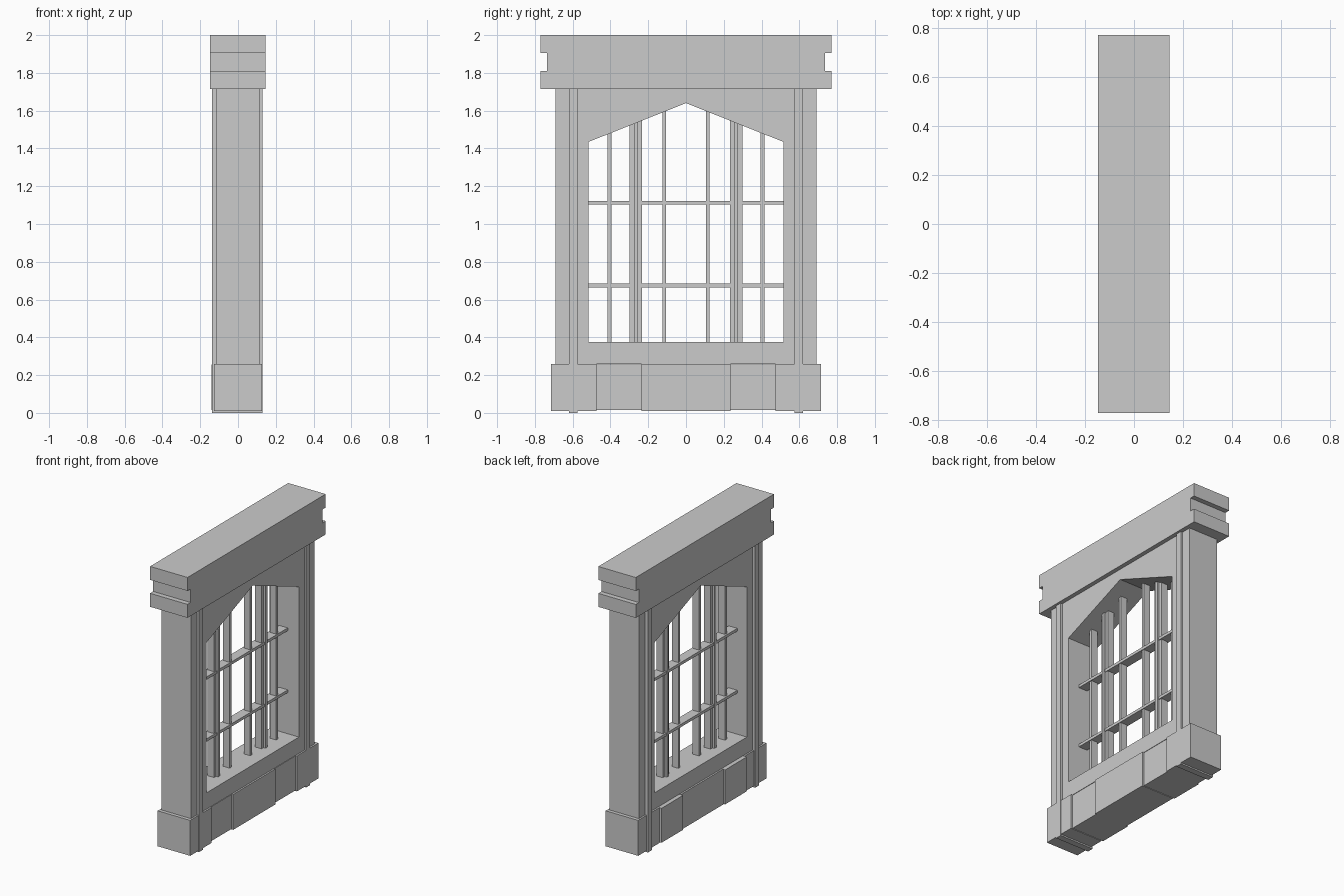
import bpy
import bmesh

if "Cube" in bpy.data.objects:
    bpy.data.objects.remove(bpy.data.objects["Cube"], do_unlink=True)

stone = bpy.data.materials.new("light_grey_stone")
stone.use_nodes = True
COLOUR = (0.6, 0.6, 0.6, 1)
stone.diffuse_color = COLOUR
stone.node_tree.nodes["Principled BSDF"].inputs["Base Color"].default_value = COLOUR


def half_profile(name, points, x0, x1):
    """Extrude a y-z outline of the +y half along x, then mirror it."""
    bm = bmesh.new()
    face = bm.faces.new([bm.verts.new((x0, y, z)) for y, z in points])
    ext = bmesh.ops.extrude_face_region(bm, geom=[face])
    moved = [v for v in ext["geom"] if isinstance(v, bmesh.types.BMVert)]
    bmesh.ops.translate(bm, verts=moved, vec=(x1 - x0, 0, 0))
    # Open the seam on the centre plane
    seam = [f for f in bm.faces if all(abs(v.co.y) < 1e-5 for v in f.verts)]
    bmesh.ops.delete(bm, geom=seam, context='FACES')
    bmesh.ops.recalc_face_normals(bm, faces=bm.faces)
    mesh = bpy.data.meshes.new(name)
    bm.to_mesh(mesh)
    bm.free()
    mesh.materials.append(stone)
    obj = bpy.data.objects.new(name, mesh)
    bpy.context.collection.objects.link(obj)
    mod = obj.modifiers.new("Mirror", 'MIRROR')
    mod.use_axis = (False, True, False)
    mod.use_clip = True
    return obj


def box_pair(name, x0, x1, y0, y1, z0, z1):
    """Box on the +y side with its mirror image on the -y side."""
    return half_profile(name, [(y0, z0), (y1, z0), (y1, z1), (y0, z1)], x0, x1)


# Wall frame with pointed opening
half_profile("window_frame",
             [(0, 0.26), (0.69, 0.26), (0.69, 1.72), (0, 1.72),
              (0, 1.64), (0.515, 1.435), (0.515, 0.375), (0, 0.375)],
             -0.115, 0.115)

# Cornice, notched at both ends
half_profile("cornice",
             [(0, 1.715), (0.77, 1.715), (0.77, 1.81), (0.735, 1.81),
              (0.735, 1.905), (0.77, 1.905), (0.77, 2), (0, 2)],
             -0.147, 0.145)

# Plinth with blocks set slightly towards one face
box_pair("plinth_centre", -0.127, 0.127, 0, 0.235, 0.01, 0.26)
box_pair("plinth_end", -0.127, 0.127, 0.475, 0.715, 0.01, 0.26)
box_pair("plinth_block", -0.141, 0.115, 0.235, 0.475, 0.014, 0.257)

# Slim pilasters running the full height below the cornice
box_pair("pilaster", -0.137, 0.129, 0.575, 0.62, 0, 1.72)

# Vertical bars: centre y, half width, half depth, top
for label, y, w, d, top in [
        ("inner_bar", 0.115, 0.01, 0.025, 1.62),
        ("cluster_inner_bar", 0.243, 0.011, 0.025, 1.57),
        ("cluster_middle_bar", 0.265, 0.011, 0.04, 1.56),
        ("cluster_outer_bar", 0.287, 0.011, 0.025, 1.55),
        ("outer_bar", 0.405, 0.01, 0.025, 1.5)]:
    box_pair(label, -d - 0.003, d - 0.003, y - w, y + w, 0.37, top)

# Horizontal bars
for label, z in (("lower_crossbar", 0.675), ("upper_crossbar", 1.112)):
    box_pair(label, -0.04, 0.028, 0, 0.517, z - 0.01, z + 0.01)
